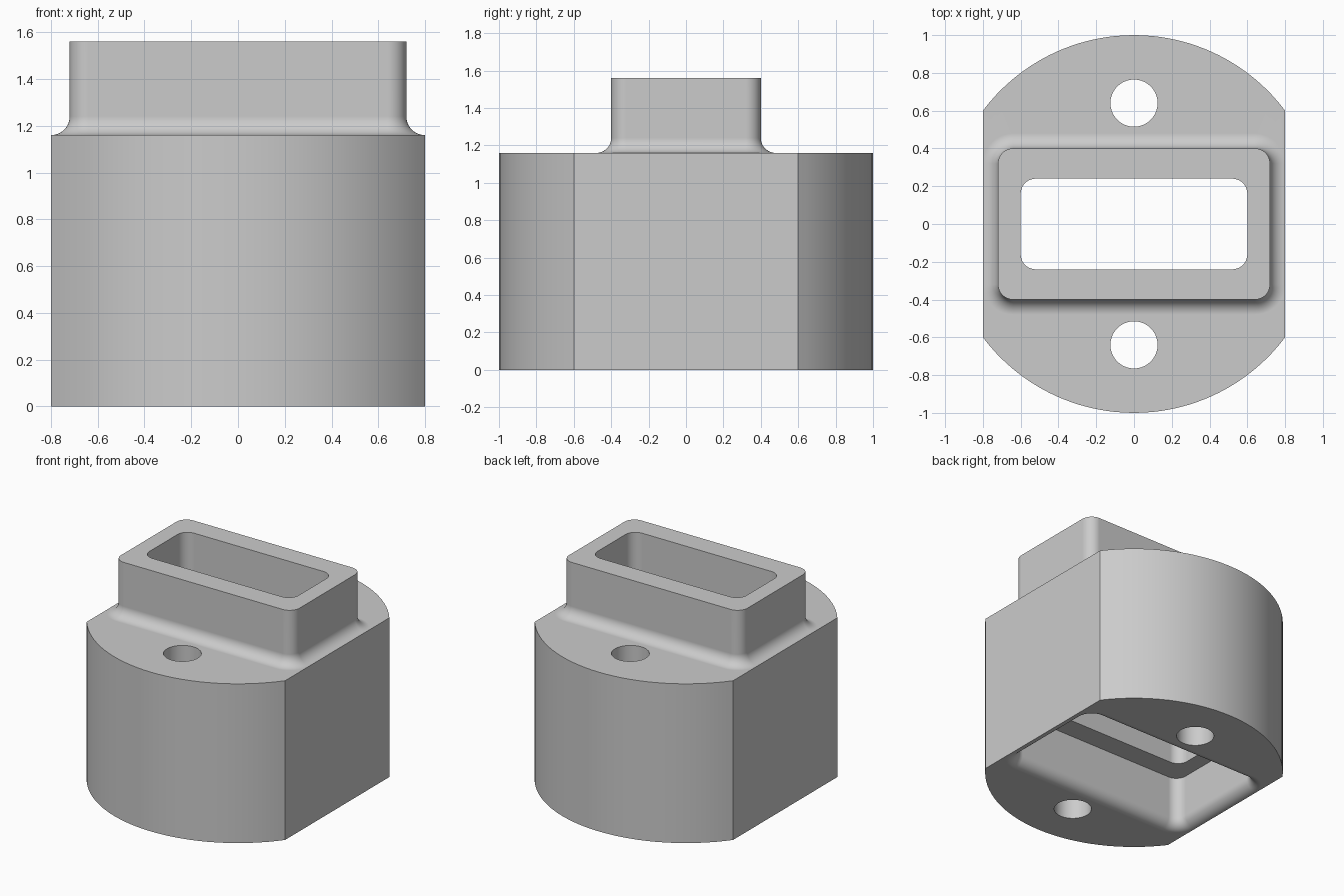
import bpy, bmesh
from math import sin, cos, pi, atan2

cube = bpy.data.objects.get("Cube")
if cube:
    bpy.data.objects.remove(cube, do_unlink=True)

BODY_H, TOTAL_H, SOCKET_H = 1.16, 1.56, 0.38
HALF_X, HALF_Y, FILLET = 0.72, 0.40, 0.08
STEPS = 10


def rounded_rect(hx, hy, r):
    """Counter-clockwise rounded rectangle outline."""
    pts = []
    for i, (sx, sy) in enumerate(((1, 1), (-1, 1), (-1, -1), (1, -1))):
        for k in range(STEPS + 1):
            a = (i + k / STEPS) * pi / 2
            pts.append((sx * (hx - r) + r * cos(a), sy * (hy - r) + r * sin(a)))
    return pts


def circle(cy, r, n=40):
    return [(r * cos(2 * pi * k / n), cy + r * sin(2 * pi * k / n)) for k in range(n)]


def body_outline():
    """Circle with two flat sides, split where the fillets meet the flats."""
    a0, n = atan2(0.6, 0.8), 32
    arc = [a0 + (pi - 2 * a0) * k / n for k in range(n + 1)]
    half = [(0.8, 0.32)] + [(cos(a), sin(a)) for a in arc] + [(-0.8, 0.32)]
    return half + [(-x, -y) for x, y in half]


def loft(bm, sections):
    """Join successive (outline, height) sections with quads."""
    rings = [[bm.verts.new((x, y, z)) for x, y in pts] for pts, z in sections]
    for a, b in zip(rings, rings[1:]):
        for i in range(len(a)):
            j = (i + 1) % len(a)
            bm.faces.new((a[i], a[j], b[j], b[i]))


def flare(z0):
    """Concave fillet sections from the wide foot up to the straight wall."""
    out = []
    for k in range(STEPS + 1):
        a = k / STEPS * pi / 2
        g = FILLET * (1 - sin(a))
        out.append((rounded_rect(HALF_X + g, HALF_Y + g, 0.08 + g),
                    z0 + FILLET * (1 - cos(a))))
    return out


bm = bmesh.new()

# Outer wall and the two bolt holes
for outline in (body_outline(), circle(0.64, 0.125), circle(-0.64, 0.125)):
    loft(bm, [(outline, 0), (outline, BODY_H)])

# Flared socket, ledge, slot, rim and boss as one continuous loft
wall = rounded_rect(HALF_X, HALF_Y, 0.08)
slot = rounded_rect(0.60, 0.24, 0.08)
loft(bm, flare(0) + [(wall, SOCKET_H), (slot, SOCKET_H), (slot, TOTAL_H),
                     (wall, TOTAL_H)] + flare(BODY_H)[::-1])
bmesh.ops.remove_doubles(bm, verts=bm.verts, dist=0.0005)

# Flat end plates on the front and back halves, top and bottom
for z in (0, BODY_H):
    for side in (1, -1):
        rim = [e for e in bm.edges if len(e.link_faces) == 1
               and all(abs(v.co.z - z) < 0.001 and v.co.y * side > 0 for v in e.verts)]
        bmesh.ops.triangle_fill(bm, edges=rim, use_beauty=True, normal=(0, 0, 1))
bmesh.ops.recalc_face_normals(bm, faces=bm.faces)

mesh = bpy.data.meshes.new("slotted_housing")
bm.to_mesh(mesh)
bm.free()
housing = bpy.data.objects.new("slotted_housing", mesh)
bpy.context.collection.objects.link(housing)

# Plain grey material
grey = bpy.data.materials.new("light_grey")
grey.use_nodes = True
colour = (0.6, 0.6, 0.6, 1)
grey.diffuse_color = colour
grey.node_tree.nodes["Principled BSDF"].inputs["Base Color"].default_value = colour
mesh.materials.append(grey)

# Smooth curves, flat planes
bpy.ops.object.select_all(action="DESELECT")
housing.select_set(True)
bpy.context.view_layer.objects.active = housing
bpy.ops.object.shade_smooth_by_angle()
normals = housing.modifiers.new("flat_planes", "WEIGHTED_NORMAL")
normals.keep_sharp = True
normals.weight = 100
